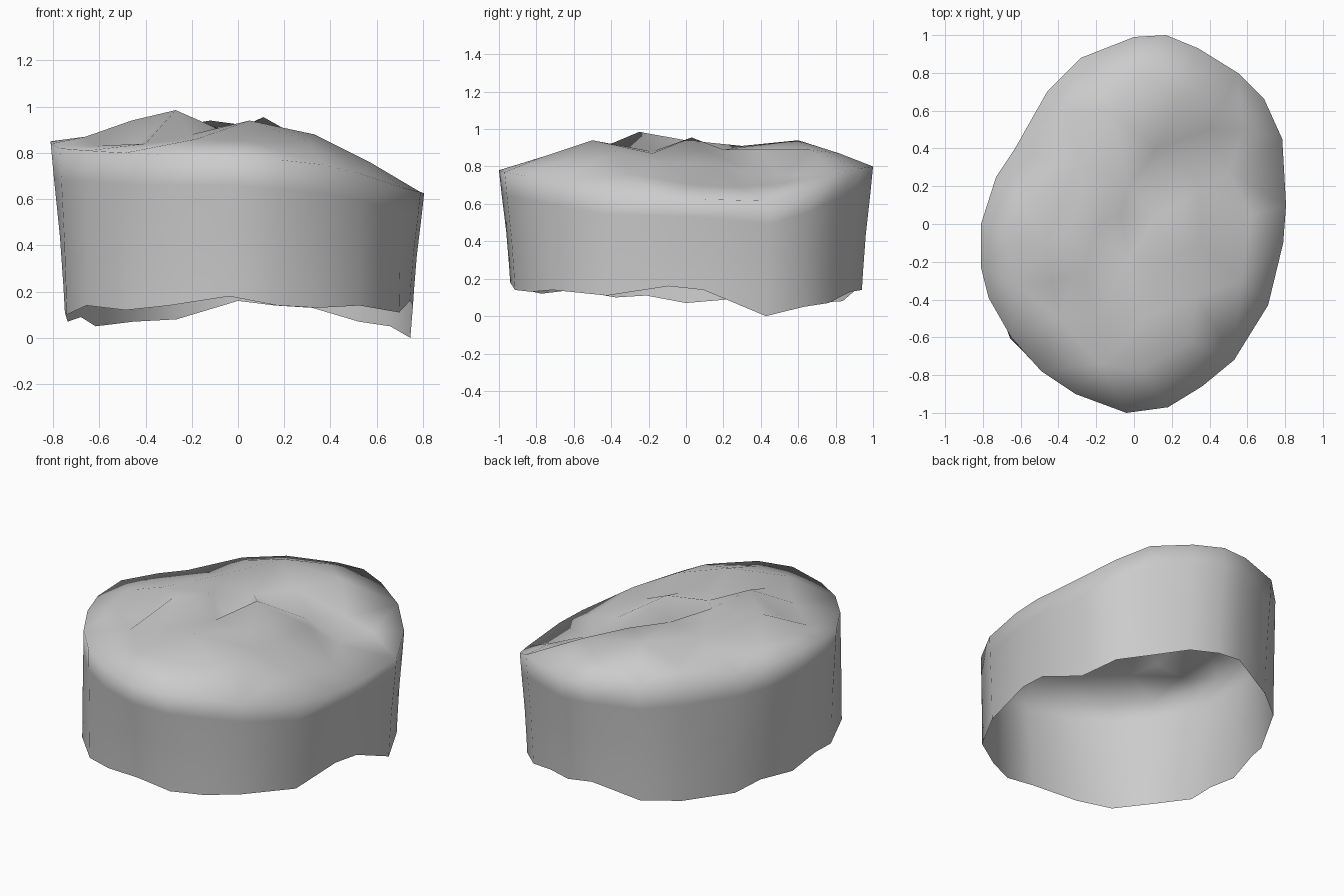
import bpy, bmesh
from math import atan2, sin
from mathutils import Vector
from mathutils.geometry import delaunay_2d_cdt

# Outline going round: x, y, height of upper rim, height of ragged lower edge
RIM = [
    (0.805, 0.10, 0.625, 0.14), (0.785, 0.45, 0.615, 0.0), (0.69, 0.66, 0.68, 0.05),
    (0.55, 0.80, 0.76, 0.07), (0.34, 0.93, 0.79, 0.13), (0.17, 1.00, 0.80, 0.14),
    (0.00, 0.99, 0.80, 0.16), (-0.28, 0.88, 0.81, 0.08), (-0.46, 0.70, 0.82, 0.07),
    (-0.63, 0.40, 0.81, 0.05), (-0.73, 0.25, 0.82, 0.09), (-0.81, 0.00, 0.85, 0.07),
    (-0.81, -0.23, 0.84, 0.11), (-0.77, -0.39, 0.82, 0.10), (-0.65, -0.60, 0.81, 0.14),
    (-0.49, -0.78, 0.80, 0.12), (-0.31, -0.90, 0.79, 0.14), (-0.04, -1.00, 0.78, 0.18),
    (0.18, -0.97, 0.77, 0.14), (0.36, -0.86, 0.75, 0.13), (0.53, -0.72, 0.71, 0.14),
    (0.71, -0.43, 0.65, 0.11), (0.79, -0.10, 0.63, 0.16),
]

# Peaks, grooves and the central pit of the lumpy top
LUMPS = [
    (0.05, -0.50, 0.94), (-0.27, -0.25, 0.985), (-0.43, -0.31, 0.84),
    (-0.46, -0.10, 0.94), (-0.07, 0.05, 0.75), (0.11, 0.03, 0.955),
    (-0.18, 0.00, 0.94), (-0.03, -0.18, 0.88), (0.33, -0.38, 0.88),
    (0.35, -0.10, 0.82), (0.50, 0.28, 0.69), (0.35, 0.18, 0.81),
    (0.40, 0.50, 0.75), (0.25, 0.66, 0.89), (-0.12, 0.60, 0.94),
    (-0.30, 0.30, 0.91), (0.28, 0.32, 0.77), (-0.60, 0.10, 0.87),
    (-0.40, -0.50, 0.84), (-0.18, -0.74, 0.86), (0.05, -0.77, 0.85),
    (0.30, -0.62, 0.85), (0.57, -0.30, 0.76), (-0.03, 0.20, 0.89),
    (0.62, 0.05, 0.70), (0.58, 0.50, 0.71), (-0.35, 0.60, 0.87),
    (0.05, 0.82, 0.87), (-0.66, -0.10, 0.87), (0.18, -0.18, 0.87),
    (-0.62, -0.32, 0.83), (-0.20, -0.50, 0.88), (0.12, 0.40, 0.89),
]

bm = bmesh.new()
n = len(RIM)


def wall_ring(t, shrink):
    """Wall loop at height fraction t, drawn in mostly on the four sides."""
    ring = []
    for x, y, top, low in RIM:
        corner = abs(sin(2 * atan2(y, x))) ** 3
        side = 0.09 if x < -0.6 else 0.06
        inset = 0.045 if x > 0 and y > 0 else 0.0 if y > 0 or x > 0 else -0.01
        s = 1 - shrink * (side + (inset - side) * corner)
        ring.append(bm.verts.new((x * s, y * s, low + (top - low) * t)))
    return ring


# Wall: nearly upright, squarer in plan toward the lower edge
rings = [wall_ring(0, 1.0), wall_ring(0.15, 0.9), wall_ring(0.45, 0.65),
         wall_ring(0.8, 0.22), wall_ring(1, 0)]
for a, b in zip(rings, rings[1:]):
    for i in range(n):
        j = (i + 1) % n
        bm.faces.new((a[i], a[j], b[j], b[i]))

# Top: triangulated skin through rim and lumps
points = [Vector(p[:2]) for p in RIM] + [Vector(p[:2]) for p in LUMPS]
border = [(i, (i + 1) % n) for i in range(n)]
tris = delaunay_2d_cdt(points, border, [], 1, 1e-5)[2]
verts = rings[-1] + [bm.verts.new(p) for p in LUMPS]
for tri in tris:
    bm.faces.new([verts[i] for i in tri])

bmesh.ops.recalc_face_normals(bm, faces=bm.faces[:])
for f in bm.faces:
    f.smooth = True

# Open-bottomed shell
mesh = bpy.data.meshes.new("lumpy_cap_shell")
bm.to_mesh(mesh)
bm.free()
bpy.context.collection.objects.link(bpy.data.objects.new("lumpy_cap_shell", mesh))
